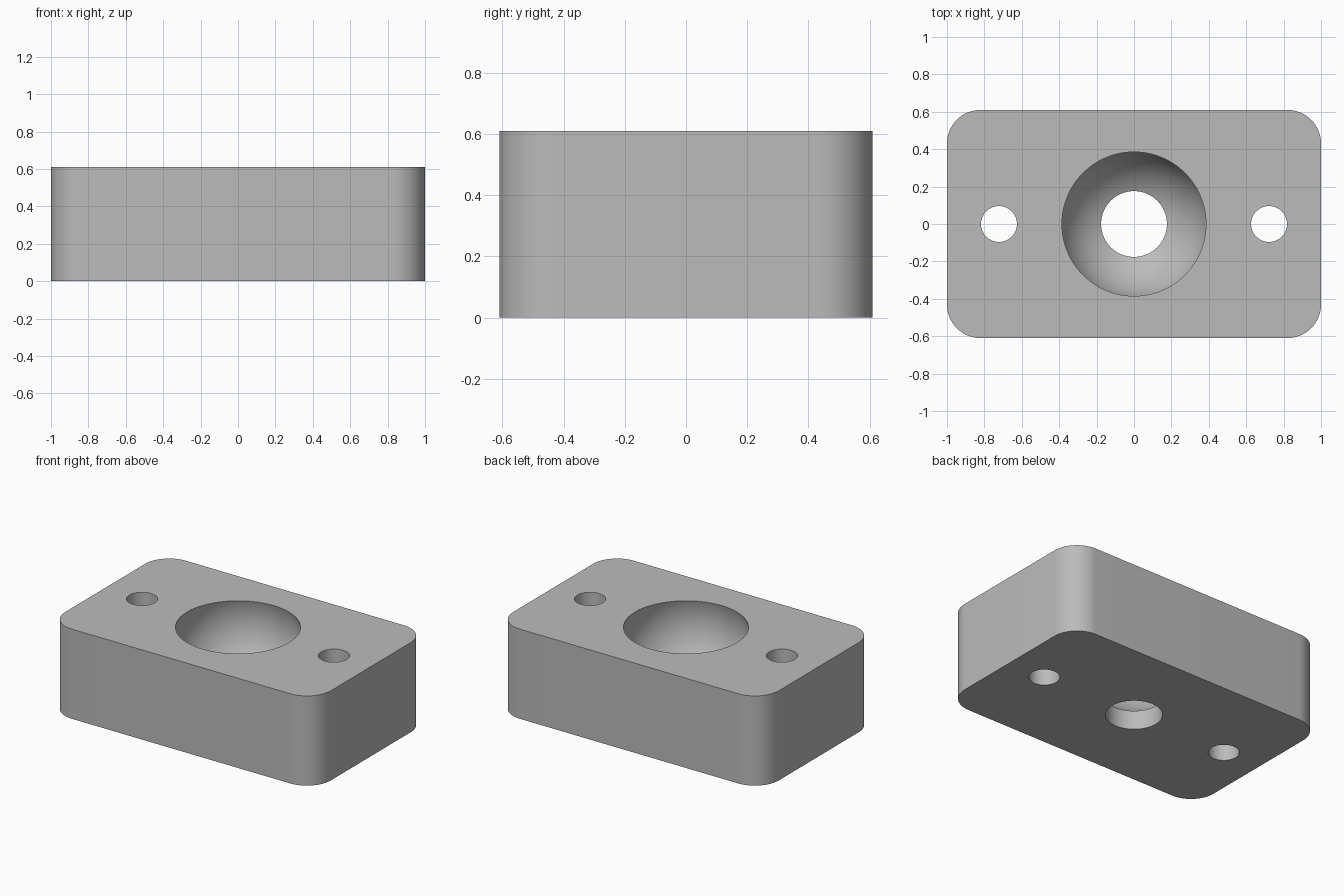
import bpy, bmesh
from math import sin, cos, pi, radians, atan2, hypot

if "Cube" in bpy.data.objects:
    bpy.data.objects.remove(bpy.data.objects["Cube"], do_unlink=True)

LENGTH, WIDTH, HEIGHT = 2.0, 1.22, 0.61
CORNER = 0.18
RIM, BORE, LEDGE = 0.385, 0.176, 0.13
HOLE, HOLE_X = 0.096, 0.722
OVER = 0.1  # cutters reach past the faces

grey = bpy.data.materials.new("plain_grey")
grey.use_nodes = True
colour = (0.5, 0.5, 0.5, 1)
grey.diffuse_color = colour
grey.node_tree.nodes["Principled BSDF"].inputs["Base Color"].default_value = colour


def make_object(name, bm):
    bmesh.ops.recalc_face_normals(bm, faces=bm.faces)
    mesh = bpy.data.meshes.new(name)
    bm.to_mesh(mesh)
    bm.free()
    mesh.materials.append(grey)
    obj = bpy.data.objects.new(name, mesh)
    bpy.context.collection.objects.link(obj)
    return obj


def lathe(name, profile, x=0, steps=96):
    """Closed solid turned about a vertical axis from (radius, z) points."""
    bm = bmesh.new()
    rings = [[bm.verts.new((x + r * cos(2 * pi * i / steps), r * sin(2 * pi * i / steps), z))
              for i in range(steps)] for r, z in profile]
    for low, high in zip(rings, rings[1:]):
        for i in range(steps):
            j = (i + 1) % steps
            bm.faces.new((low[i], low[j], high[j], high[i]))
    bm.faces.new(rings[0])
    bm.faces.new(rings[-1])
    return make_object(name, bm)


# Block with rounded upright corners
bm = bmesh.new()
bmesh.ops.create_cube(bm, size=1)
bmesh.ops.scale(bm, vec=(LENGTH, WIDTH, HEIGHT), verts=bm.verts)
bmesh.ops.translate(bm, vec=(0, 0, HEIGHT / 2), verts=bm.verts)
upright = [e for e in bm.edges if abs(e.verts[0].co.z - e.verts[1].co.z) > HEIGHT / 2]
bmesh.ops.bevel(bm, geom=upright, offset=CORNER, segments=16, profile=0.5, affect='EDGES')
block = make_object("socket_block", bm)

# Ball socket: spherical bowl that opens into a narrower bore
centre = (RIM**2 + HEIGHT**2 - BORE**2 - LEDGE**2) / (2 * (HEIGHT - LEDGE))
ball = hypot(RIM, HEIGHT - centre)
start = atan2(LEDGE - centre, BORE)
end = atan2(HEIGHT - centre, RIM)
bowl = []
for i in range(33):
    a = start + (end - start) * i / 32
    bowl.append((ball * cos(a), centre + ball * sin(a)))
profile = [(BORE, -OVER)] + bowl + [(RIM, HEIGHT + OVER)]
cutters = [lathe("socket_cutter", profile)]

# Screw holes either side
for side, name in ((1, "left"), (-1, "right")):
    cutters.append(lathe(name + "_hole_cutter", [(HOLE, -OVER), (HOLE, HEIGHT + OVER)],
                         side * HOLE_X, 64))

# Cut the openings, then drop the cutters
bpy.ops.object.select_all(action='DESELECT')
bpy.context.view_layer.objects.active = block
block.select_set(True)
for cutter in cutters:
    cutter.hide_render = True
    cut = block.modifiers.new(cutter.name, 'BOOLEAN')
    cut.operation = 'DIFFERENCE'
    cut.solver = 'EXACT'
    cut.object = cutter
    bpy.ops.object.modifier_apply(modifier=cut.name)
    bpy.data.objects.remove(cutter, do_unlink=True)

bpy.ops.object.shade_smooth_by_angle(angle=radians(30))
